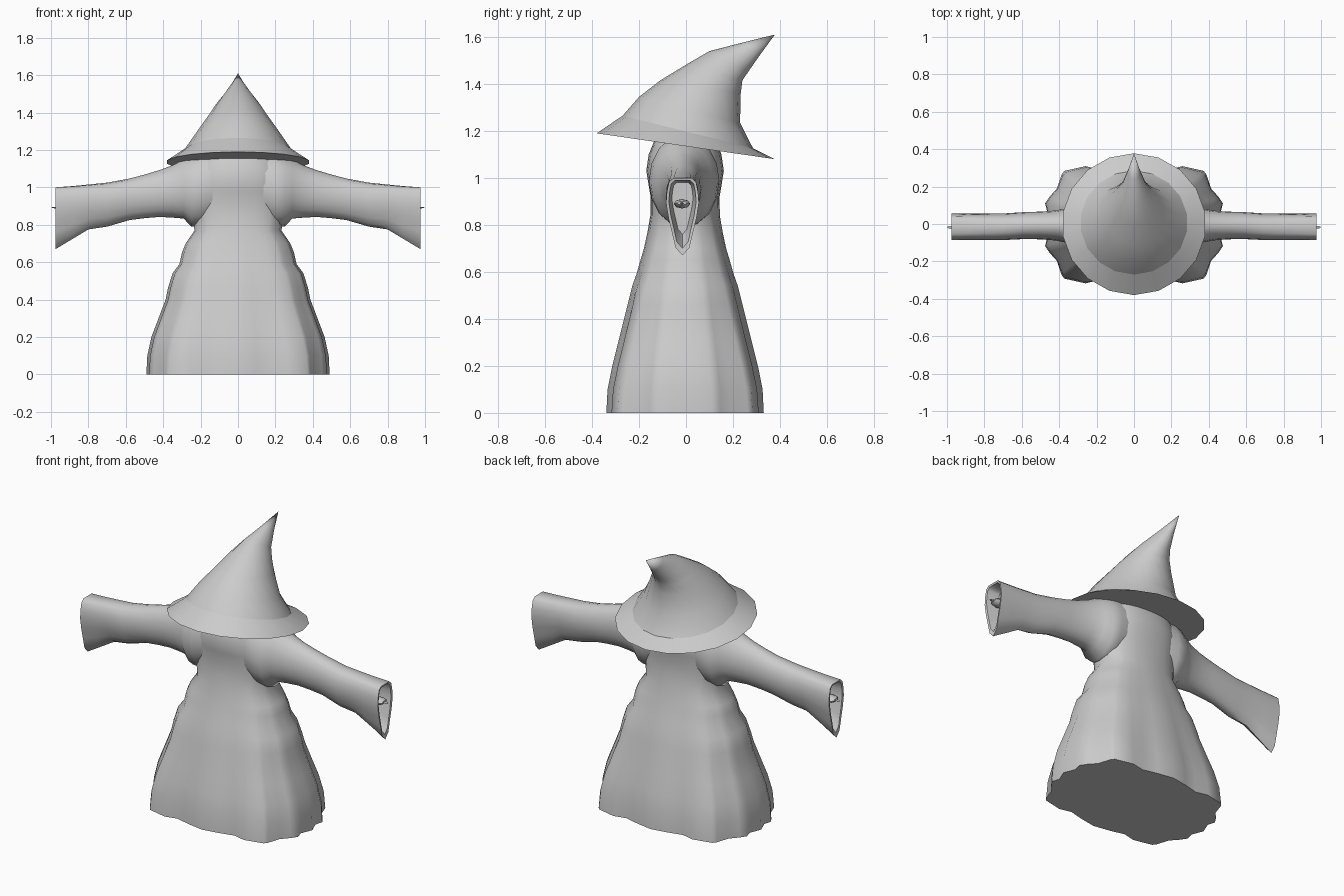
import bpy, bmesh, math

if "Cube" in bpy.data.objects:
    bpy.data.objects.remove(bpy.data.objects["Cube"])

cloth = bpy.data.materials.new("plain_grey")
cloth.diffuse_color = (0.6, 0.6, 0.6, 1)
cloth.use_nodes = True
cloth.node_tree.nodes["Principled BSDF"].inputs["Base Color"].default_value = cloth.diffuse_color


def loft(name, rings, cap_start=True, cap_end=True, angle=40):
    """Skin a list of equal-length rings; a ring may be one point (tip)."""
    bm = bmesh.new()
    rows = [[bm.verts.new(p) for p in r] for r in rings]
    for a, b in zip(rows, rows[1:]):
        n = len(a)
        for i in range(n):
            j = (i + 1) % n
            bm.faces.new((a[i], a[j], b[0]) if len(b) == 1 else (a[i], a[j], b[j], b[i]))
    if cap_start:
        bm.faces.new(rows[0][::-1])
    if cap_end and len(rows[-1]) > 1:
        bm.faces.new(rows[-1])
    bmesh.ops.recalc_face_normals(bm, faces=bm.faces)
    me = bpy.data.meshes.new(name)
    bm.to_mesh(me)
    bm.free()
    me.materials.append(cloth)
    ob = bpy.data.objects.new(name, me)
    bpy.context.collection.objects.link(ob)
    bpy.ops.object.select_all(action='DESELECT')
    ob.select_set(True)
    bpy.context.view_layer.objects.active = ob
    bpy.ops.object.shade_smooth_by_angle(angle=math.radians(angle))
    return ob


def mix(a, b, t):
    return a + (b - a) * t


# Robe: quarter outlines of the folded hem and the rounder chest, mirrored
HEM = [(0, 1), (.2, .95), (.38, .885), (.53, .935), (.76, .86), (.79, .8),
       (.84, .58), (.92, .45), (.97, .34), (.945, .2), (1, 0)]
CHEST = [(0, 1), (.2, .98), (.38, .95), (.55, .88), (.7, .78), (.78, .7),
         (.87, .55), (.92, .44), (.96, .32), (.98, .2), (1, 0)]
# height, half width, half depth
ROBE = [(0, .49, .335), (.1, .485, .33), (.2, .463, .31), (.3, .425, .285),
        (.4, .387, .26), (.46, .375, .245), (.54, .35, .225), (.59, .313, .207),
        (.65, .3, .19), (.7, .28, .175), (.77, .232, .16), (.84, .245, .148),
        (.92, .25, .147), (.98, .25, .157), (1.03, .245, .165), (1.1, .23, .155),
        (1.16, .2, .13), (1.21, .14, .10)]


def robe_ring(z, w, d):
    t = min(1, z / .85)
    q = [(mix(a[0], b[0], t) * w, mix(a[1], b[1], t) * d) for a, b in zip(HEM, CHEST)]
    half = q + [(x, -y) for x, y in q[-2::-1]]
    full = half + [(-x, y) for x, y in half[-2:0:-1]]
    return [(x, y - .004, z) for x, y in full]


loft("robe", [robe_ring(*r) for r in ROBE], angle=50)

# Sleeves: x, top, bottom, half depth, droop shape weight
SLEEVE = [(.1, 1.2, .83, .13, 0), (.2, 1.185, .79, .15, 0), (.25, 1.168, .79, .142, 0),
          (.29, 1.15, .833, .118, 0), (.35, 1.118, .838, .095, 0), (.42, 1.092, .842, .08, 0),
          (.5, 1.068, .835, .074, .1), (.58, 1.047, .825, .072, .2), (.7, 1.025, .79, .071, .4),
          (.8, 1.015, .775, .07, .6), (.88, 1.007, .727, .07, .8), (.975, 1.0, .67, .07, 1),
          (.972, .99, .70, .058, 1), (.9, .98, .76, .045, 1)]
DROOP = [(0, 1), (.55, 1), (.82, .95), (.95, .82), (1, .68), (.85, .48),
         (.62, .28), (.42, .1), (0, 0)]


def sleeve_ring(side, x, top, bot, d, w):
    h = []
    for i, (u, v) in enumerate(DROOP):
        a = math.pi * i / 8
        h.append((mix(math.sin(a), u, w), mix(.5 + .5 * math.cos(a), v, w)))
    full = h + [(-u, v) for u, v in h[-2:0:-1]]
    yc = -.008 if x < .7 else -.015
    return [(side * x, yc + u * d, mix(bot, top, v)) for u, v in full]


def oval(side, x, y, z, ry, rz, n=8):
    return [(side * x, y + ry * math.cos(2 * math.pi * i / n),
             z + rz * math.sin(2 * math.pi * i / n)) for i in range(n)]


for side, label in ((1, "left"), (-1, "right")):
    loft(label + "_sleeve", [sleeve_ring(side, *s) for s in SLEEVE], angle=50)
    # Small hand tucked in the cuff, with a pointing finger
    loft(label + "_hand", [oval(side, .89, -.017, .89, .02, .016),
                           oval(side, .93, -.017, .89, .035, .02),
                           oval(side, .96, -.017, .892, .033, .016),
                           oval(side, .972, -.017, .893, .02, .008)])
    loft(label + "_finger", [oval(side, .95, -.017, .892, .008, .006, 6),
                             oval(side, .99, -.017, .892, .007, .004, 6),
                             [(side * 1.0, -.017, .89)]])


# Hat: each ring runs between a front (y, z) and a back (y, z), with a half width
def hat_ring(fy, fz, by, bz, w, n=18):
    out = []
    for i in range(n):
        a = 2 * math.pi * i / n
        t = .5 + .5 * math.cos(a)
        out.append((w * math.sin(a), mix(fy, by, t), mix(fz, bz, t)))
    return out


HAT = [(-.38, 1.19, .378, 1.08, .385), (-.27, 1.265, .285, 1.127, .287),
       (-.2, 1.345, .23, 1.235, .222), (-.11, 1.415, .233, 1.36, .155),
       (0, 1.482, .24, 1.415, .112), (.1, 1.54, .265, 1.452, .07),
       (.24, 1.576, .318, 1.528, .032)]
hat = [hat_ring(*r) for r in HAT]
loft("hat_brim", hat[:2], cap_end=False)
loft("hat_crown", hat[1:] + [[(0, .378, 1.61)]], cap_start=False, angle=60)
